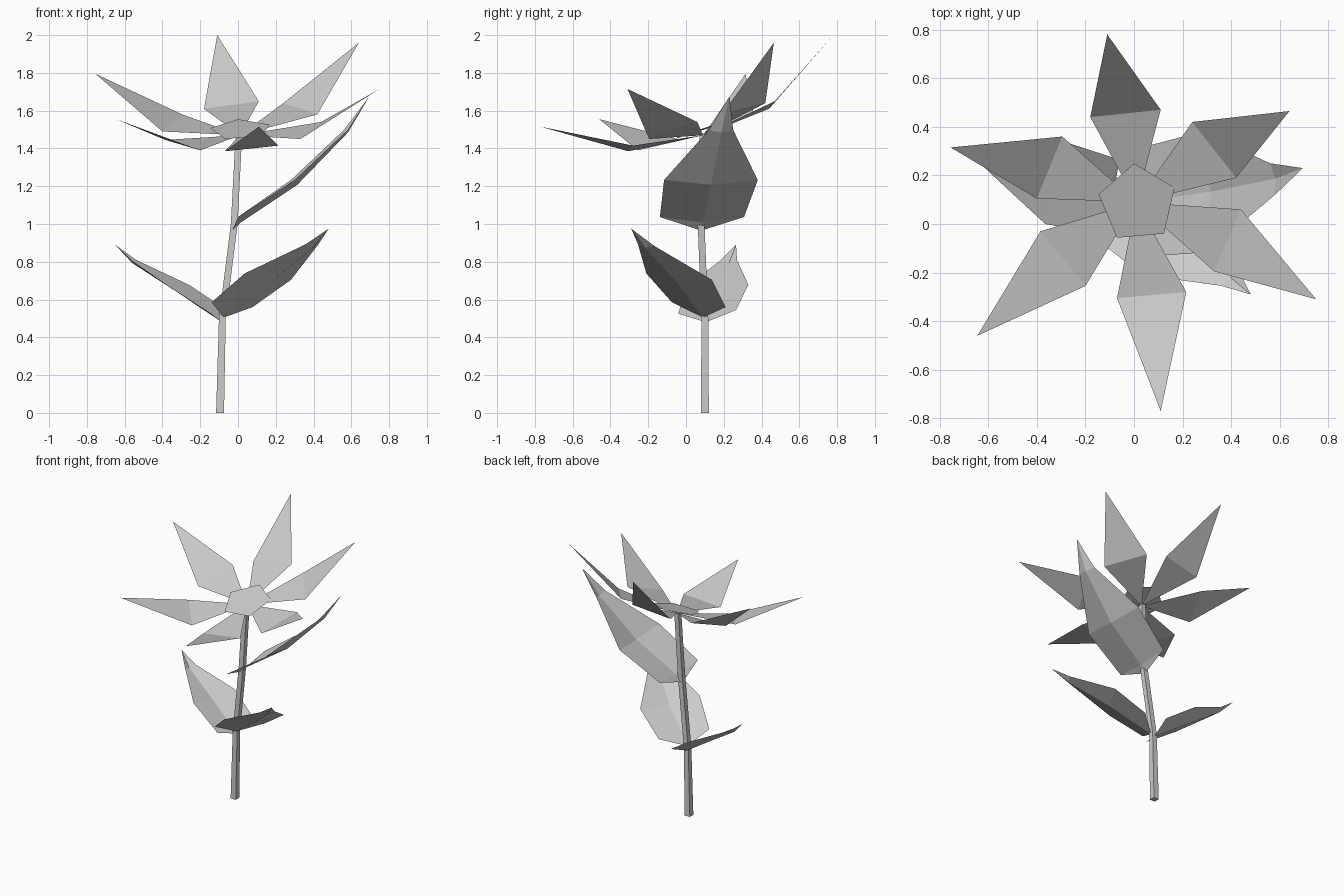
import bpy
import bmesh
import math
from mathutils import Vector

cube = bpy.data.objects.get("Cube")
if cube:
    bpy.data.objects.remove(cube, do_unlink=True)

# One plain grey for the whole plant
grey = bpy.data.materials.new("light_grey")
grey.use_nodes = True
grey.diffuse_color = (0.6, 0.6, 0.6, 1)
grey.node_tree.nodes["Principled BSDF"].inputs["Base Color"].default_value = (0.6, 0.6, 0.6, 1)


def make_object(name, points, faces, sheet=True):
    """Build a flat shaded mesh; thin sheets face upward, solids face outward."""
    bm = bmesh.new()
    verts = [bm.verts.new(p) for p in points]
    for face in faces:
        bm.faces.new([verts[i] for i in face])
    bm.normal_update()
    if sheet:
        for face in bm.faces:
            if face.normal.z < 0:
                face.normal_flip()
    else:
        bmesh.ops.recalc_face_normals(bm, faces=bm.faces[:])
    mesh = bpy.data.meshes.new(name)
    bm.to_mesh(mesh)
    bm.free()
    mesh.materials.append(grey)
    obj = bpy.data.objects.new(name, mesh)
    bpy.context.collection.objects.link(obj)
    return obj


def make_stem(name, path):
    """Sweep a square section along (x, y, z, half width) stations."""
    points = []
    for x, y, z, r in path:
        points += [(x - r, y - r, z), (x + r, y - r, z), (x + r, y + r, z), (x - r, y + r, z)]
    faces = [(0, 1, 2, 3), tuple(len(points) - k for k in (4, 3, 2, 1))]
    for ring in range(len(path) - 1):
        for side in range(4):
            a = ring * 4 + side
            b = ring * 4 + (side + 1) % 4
            faces.append((a, b, b + 4, a + 4))
    return make_object(name, points, faces, sheet=False)


def make_petal(name, root, left, right, tip):
    """Kite folded across its widest line."""
    return make_object(name, [root, left, right, tip], [(0, 1, 2), (1, 3, 2)])


def make_leaf(name, base, tip, pairs):
    """Pointed leaf with a sunken midrib between matching edge points."""
    base, tip = Vector(base), Vector(tip)
    points = [base]
    for index, (left, right) in enumerate(pairs):
        left, right = Vector(left), Vector(right)
        down = (right - left).cross(tip - base).normalized()
        if down.z > 0:
            down.negate()
        # The lowest pair is joined straight to the base, so its rib point sits on the line
        if index == 0:
            rib = base.lerp(tip, 0.06)
        else:
            rib = (left + right) / 2 + down * 0.035 / index
        points += [left, rib, right]
    points.append(tip)
    faces = [(0, 1, 2), (0, 2, 3)]
    for k in range(1, 3 * len(pairs) - 2, 3):
        faces += [(k, k + 3, k + 4, k + 1), (k + 1, k + 4, k + 5, k + 2)]
    last = len(points) - 1
    faces += [(last - 3, last, last - 2), (last - 2, last, last - 1)]
    return make_object(name, points, faces)


# Stem, bending slightly toward the bloom
make_stem("stem", [(-0.095, 0.1, 0, 0.021), (-0.083, 0.1, 0.5, 0.018),
                   (-0.02, 0.08, 1.0, 0.018), (0.005, 0.09, 1.48, 0.017)])

# Petals: two widest points and the tip, all sharing the bloom centre
centre = (0.01, 0.09, 1.47)
petals = {
    "back": [(-0.18, 0.44, 1.61), (0.11, 0.47, 1.65), (-0.11, 0.78, 2.0)],
    "back_left": [(0.24, 0.42, 1.64), (0.42, 0.19, 1.58), (0.64, 0.465, 1.96)],
    "front_left": [(0.44, 0.06, 1.54), (0.33, -0.195, 1.45), (0.75, -0.31, 1.715)],
    "front": [(0.215, -0.28, 1.415), (-0.07, -0.305, 1.385), (0.11, -0.77, 1.515)],
    "front_right": [(-0.2, -0.255, 1.39), (-0.385, -0.03, 1.445), (-0.645, -0.46, 1.555)],
    "back_right": [(-0.4, 0.105, 1.49), (-0.295, 0.36, 1.58), (-0.755, 0.315, 1.795)],
}
for side, corners in petals.items():
    make_petal("petal_" + side, centre, *corners)

# Tilted five-sided disc over the petal roots
disc = []
for k in range(5):
    angle = math.radians(95 + 72 * k)
    x = 0.015 + 0.165 * math.cos(angle)
    y = 0.085 + 0.165 * math.sin(angle)
    disc.append((x, y, 1.5 + 0.33 * (y - 0.085) + 0.03 * x))
make_object("flower_disc", disc, [range(5)])

# Leaves: base, tip, then edge pairs from the stem outward
make_leaf("upper_leaf", (-0.03, 0.08, 0.965), (0.695, 0.23, 1.675),
          [((0, -0.138, 1.037), (0, 0.307, 1.037)),
           ((0.3, -0.116, 1.233), (0.28, 0.38, 1.233)),
           ((0.58, 0.12, 1.497), (0.56, 0.25, 1.497))])
make_leaf("lower_left_leaf", (-0.075, 0.09, 0.505), (0.48, -0.29, 0.975),
          [((-0.14, -0.074, 0.585), (0.077, 0.21, 0.56)),
           ((0.035, -0.21, 0.738), (0.28, 0.138, 0.704)),
           ((0.357, -0.254, 0.892), (0.42, -0.17, 0.885))])
make_leaf("lower_right_leaf", (-0.087, 0.105, 0.48), (-0.65, 0.265, 0.89),
          [((-0.14, -0.04, 0.525), (-0.06, 0.265, 0.545)),
           ((-0.365, 0, 0.67), (-0.26, 0.33, 0.678)),
           ((-0.56, 0.18, 0.805), (-0.54, 0.27, 0.81))])
